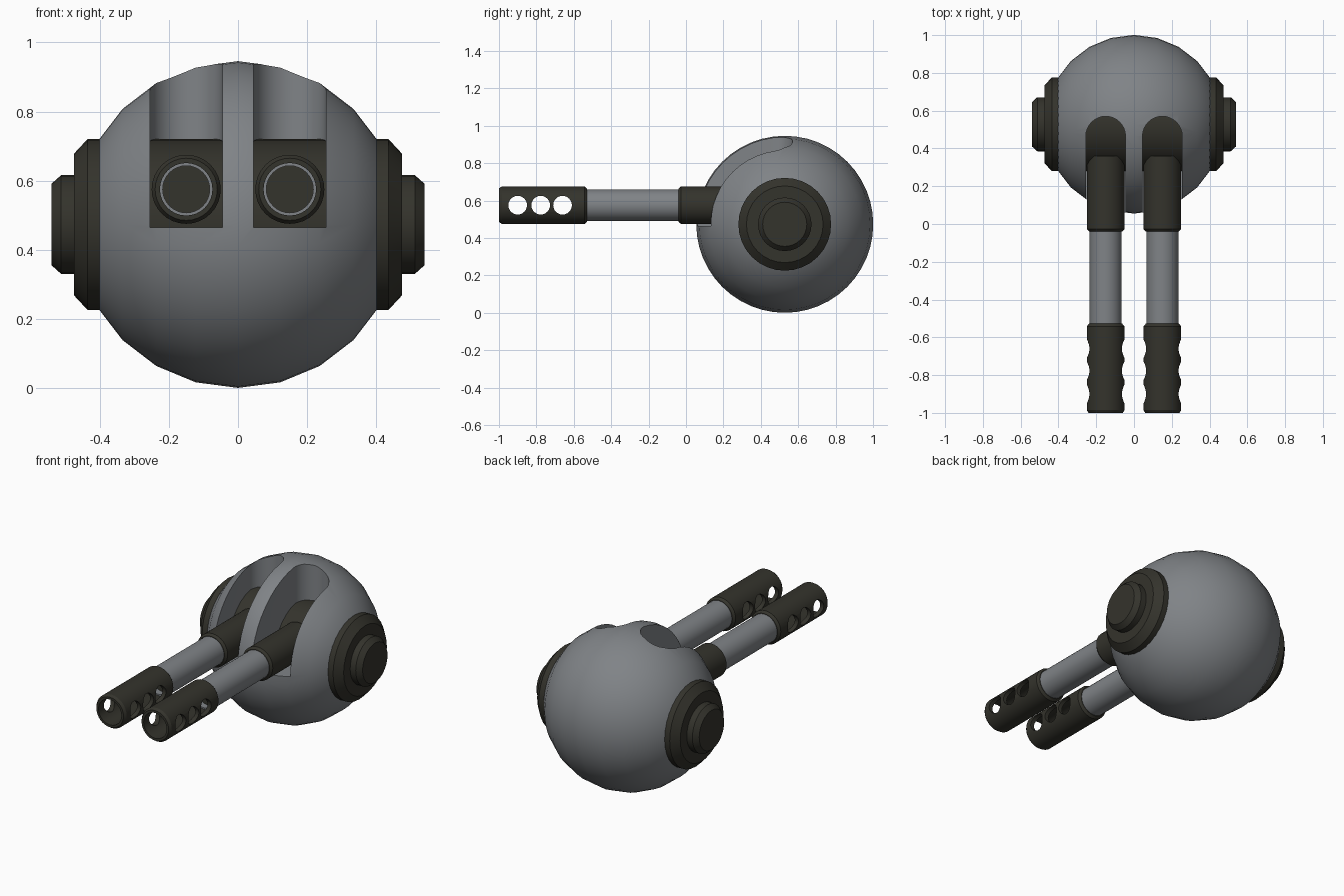
import bpy, bmesh, math
from mathutils import Matrix, Vector

if "Cube" in bpy.data.objects:
    bpy.data.objects.remove(bpy.data.objects["Cube"])

CENTRE = Vector((0, 0.528, 0.473))   # ball centre
BALL_R = 0.473
GUN_X, GUN_Z = 0.15, 0.575           # barrel axis


def material(name, rgb):
    m = bpy.data.materials.new(name)
    m.diffuse_color = (*rgb, 1)
    m.use_nodes = True
    m.node_tree.nodes["Principled BSDF"].inputs["Base Color"].default_value = m.diffuse_color
    return m


GREY = material("steel grey", (0.215, 0.228, 0.242))
DARK = material("dark olive", (0.034, 0.033, 0.025))


def make_object(name, bm, mat=None):
    bmesh.ops.recalc_face_normals(bm, faces=bm.faces[:])
    me = bpy.data.meshes.new(name)
    bm.to_mesh(me)
    bm.free()
    ob = bpy.data.objects.new(name, me)
    bpy.context.collection.objects.link(ob)
    if mat:
        me.materials.append(mat)
    return ob


def lathe(name, profile, axis, origin, mat=None, sides=32, hollow=False):
    """Spin (radius, distance) points round the x or y axis; cap the ends or close the loop."""
    bm = bmesh.new()
    rings = []
    for r, t in profile:
        ring = []
        for i in range(sides):
            a = 2 * math.pi * i / sides
            c, s = r * math.cos(a), r * math.sin(a)
            p = (t, c, s) if axis == "x" else (c, t, s)
            ring.append(bm.verts.new(Vector(p) + Vector(origin)))
        rings.append(ring)
    pairs = list(zip(rings, rings[1:]))
    if hollow:
        pairs.append((rings[-1], rings[0]))
    else:
        bm.faces.new(rings[0])
        bm.faces.new(rings[-1])
    for a, b in pairs:
        for i in range(sides):
            j = (i + 1) % sides
            bm.faces.new((a[i], a[j], b[j], b[i]))
    return make_object(name, bm, mat)


def cut(target, cutter):
    mod = target.modifiers.new("cut", "BOOLEAN")
    mod.operation = "DIFFERENCE"
    mod.solver = "EXACT"
    mod.object = cutter
    bpy.context.view_layer.objects.active = target
    bpy.ops.object.modifier_apply(modifier=mod.name)
    bpy.data.objects.remove(cutter)


def smooth(ob):
    bpy.ops.object.select_all(action="DESELECT")
    ob.select_set(True)
    bpy.context.view_layer.objects.active = ob
    bpy.ops.object.shade_smooth_by_angle(angle=math.radians(32))


parts = []

# Ball housing, poles on the x axis
bm = bmesh.new()
bmesh.ops.create_uvsphere(bm, u_segments=48, v_segments=12, radius=BALL_R,
                          matrix=Matrix.Translation(CENTRE) @ Matrix.Rotation(math.pi / 2, 4, "Y"))
ball = make_object("ball_housing", bm, GREY)
parts.append(ball)

# Barrel slots with rounded backs
for side in (-1, 1):
    bm = bmesh.new()
    w = 0.105
    outline = [(-w, -0.2), (w, -0.2)]
    outline += [(w * math.cos(math.pi * i / 16), 0.465 + w * math.sin(math.pi * i / 16)) for i in range(17)]
    base = bm.faces.new([bm.verts.new((x + side * GUN_X, y, 0.465)) for x, y in outline])
    top = bmesh.ops.extrude_face_region(bm, geom=[base])["geom"]
    bmesh.ops.translate(bm, vec=(0, 0, 0.7), verts=[v for v in top if isinstance(v, bmesh.types.BMVert)])
    cut(ball, make_object("slot_cutter", bm))

# Pivot drum running through the ball, with stepped end caps and hubs
half = [(0.248, 0.435), (0.205, 0.475), (0.143, 0.475), (0.143, 0.512), (0.118, 0.54)]
drum = [(r, -x) for r, x in reversed(half)] + half
parts.append(lathe("pivot_drum", drum, "x", CENTRE, DARK))

# Twin barrels
for side, label in ((-1, "left"), (1, "right")):
    o = (side * GUN_X, 0, GUN_Z)
    parts.append(lathe(label + "_collar",
                       [(0.088, -0.04), (0.1, -0.027), (0.1, 0.36)], "y", o, DARK))
    parts.append(lathe(label + "_barrel_tube",
                       [(0.085, -0.54), (0.085, -0.02), (0.068, -0.02), (0.068, -0.54)],
                       "y", o, GREY, hollow=True))
    parts.append(lathe(label + "_bore_plug",
                       [(0.0685, -0.5), (0.0685, -0.48)], "y", o, DARK))
    # Muzzle brake with three cross holes
    muzzle = lathe(label + "_muzzle",
                   [(0.076, -1.0), (0.09, -1.0), (0.1, -0.985), (0.1, -0.542),
                    (0.088, -0.528), (0.076, -0.528)], "y", o, DARK, hollow=True)
    for y in (-0.9, -0.777, -0.66):
        cut(muzzle, lathe("hole_cutter", [(0.05, -0.2), (0.05, 0.2)], "x",
                          (o[0], y, GUN_Z), sides=24))
    parts.append(muzzle)

for ob in parts:
    smooth(ob)
